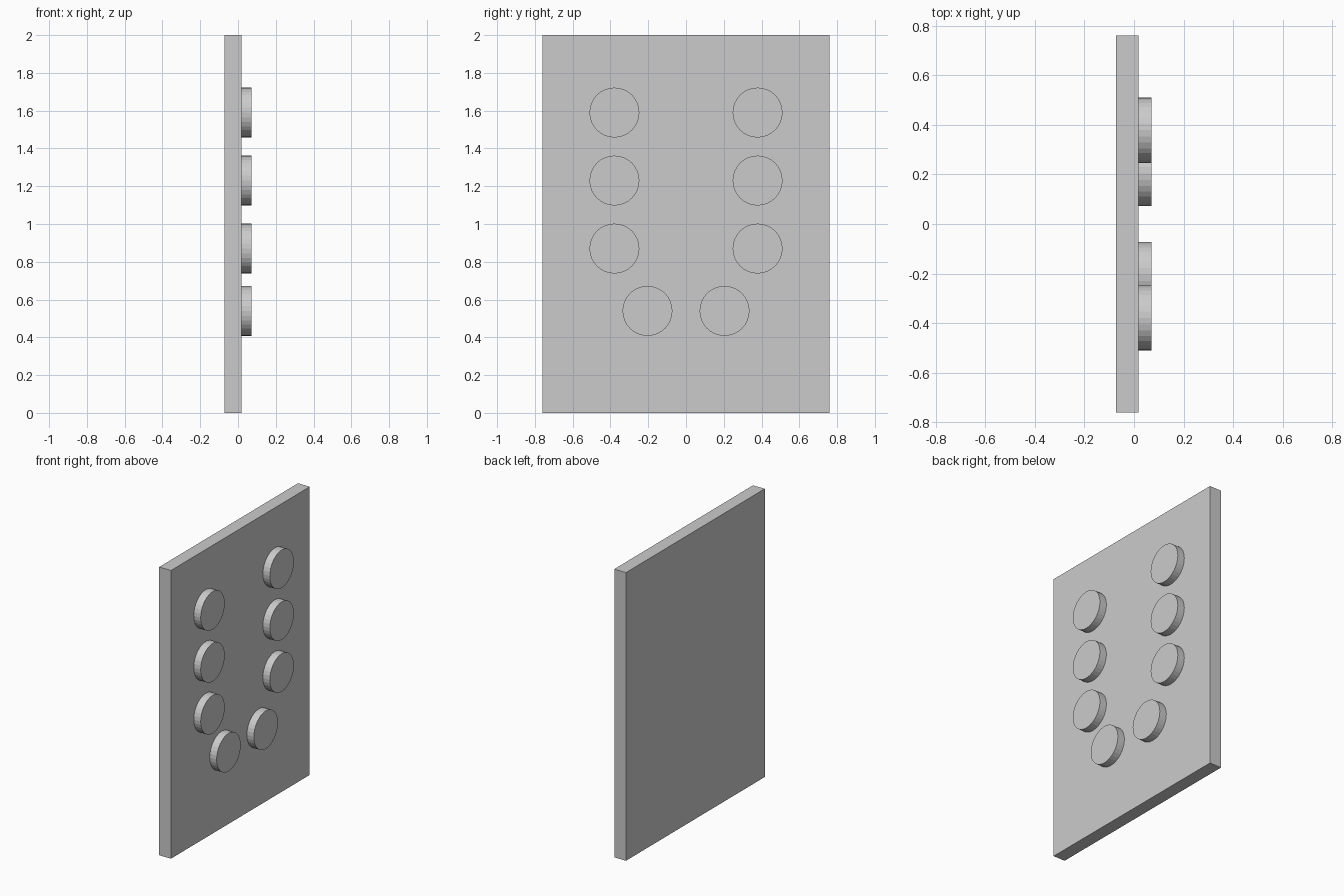
import bpy
from math import pi

if "Cube" in bpy.data.objects:
    bpy.data.objects.remove(bpy.data.objects["Cube"])

PLATE_BACK, PLATE_FRONT, DISC_FRONT = -0.072, 0.018, 0.071
WIDTH, HEIGHT = 1.522, 2.0
RADIUS, SIDES = 0.132, 32

# Upright backing plate
bpy.ops.mesh.primitive_cube_add(
    size=1, location=((PLATE_BACK + PLATE_FRONT) / 2, 0, HEIGHT / 2))
plate = bpy.context.object
plate.name = "backing_plate"
plate.scale = (PLATE_FRONT - PLATE_BACK, WIDTH, HEIGHT)
bpy.ops.object.transform_apply(location=False, rotation=False, scale=True)


# Round stud standing on the +x face of the plate
def add_stud(name, y, z):
    bpy.ops.mesh.primitive_cylinder_add(
        vertices=SIDES, radius=RADIUS, depth=DISC_FRONT - PLATE_FRONT,
        location=((PLATE_FRONT + DISC_FRONT) / 2, y, z),
        rotation=(0, pi / 2, 0))
    bpy.context.object.name = name


# Three wide rows and one narrow bottom row, mirrored across y
rows = [(0.379, 1.59), (0.379, 1.23), (0.379, 0.87), (0.204, 0.54)]
for i, (y, z) in enumerate(rows, 1):
    for side, sign in (("left", -1), ("right", 1)):
        add_stud(f"round_stud_{side}_{i}", sign * y, z)
